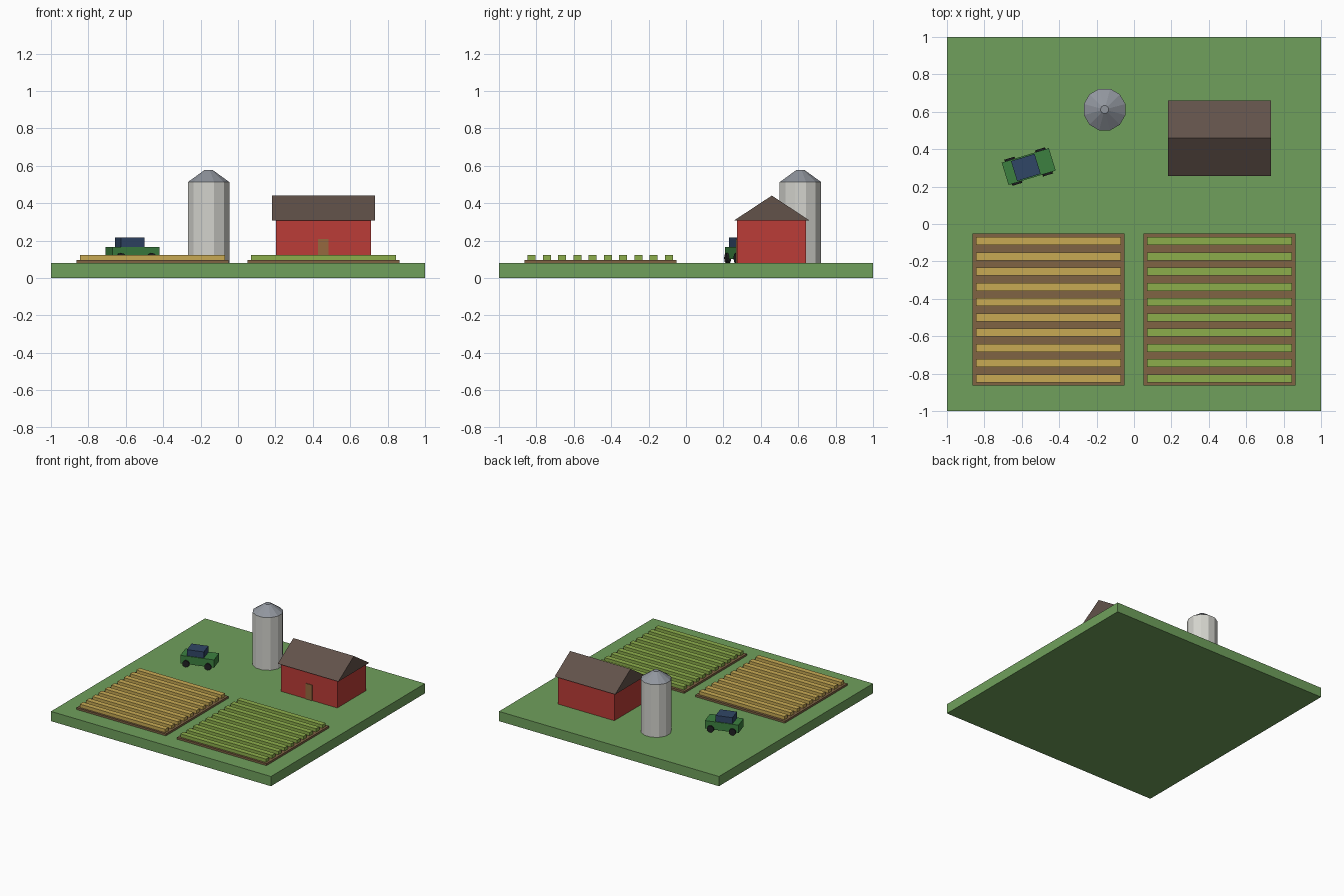
import bpy, bmesh
from math import radians, pi
from mathutils import Matrix

if "Cube" in bpy.data.objects:
    bpy.data.objects.remove(bpy.data.objects["Cube"])


def material(name, rgb):
    """Make a material from an sRGB 0-255 colour."""
    m = bpy.data.materials.new(name)
    lin = [((c / 255 + 0.055) / 1.055) ** 2.4 if c > 10 else c / 3295 for c in rgb]
    m.diffuse_color = (*lin, 1)
    m.use_nodes = True
    m.node_tree.nodes["Principled BSDF"].inputs["Base Color"].default_value = m.diffuse_color
    return m


GRASS = material("grass", (112, 160, 92))
SOIL = material("soil", (128, 100, 68))
WHEAT = material("wheat", (200, 170, 84))
CROP = material("crop", (140, 173, 75))
RED = material("barn_red", (187, 60, 55))
ROOF = material("roof_brown", (98, 82, 74))
WOOD = material("door_wood", (150, 105, 62))
STEEL = material("silo_steel", (212, 212, 206))
CAP = material("silo_cap", (145, 150, 158))
PAINT = material("green_paint", (60, 128, 64))
GLASS = material("dark_glass", (48, 70, 102))
TYRE = material("tyre", (32, 32, 34))


def finish(name, bm, mat, matrix=Matrix()):
    bmesh.ops.recalc_face_normals(bm, faces=bm.faces)
    me = bpy.data.meshes.new(name)
    bm.to_mesh(me)
    bm.free()
    me.materials.append(mat)
    ob = bpy.data.objects.new(name, me)
    ob.matrix_world = matrix
    bpy.context.collection.objects.link(ob)
    return ob


def box(name, x, y, z, mat, matrix=Matrix()):
    """Box from (min, max) ranges on each axis."""
    bm = bmesh.new()
    size = Matrix.Diagonal((x[1] - x[0], y[1] - y[0], z[1] - z[0], 1))
    mid = Matrix.Translation((sum(x) / 2, sum(y) / 2, sum(z) / 2))
    bmesh.ops.create_cube(bm, size=1, matrix=mid @ size)
    return finish(name, bm, mat, matrix)


def cone(name, r1, r2, depth, sides, mat, matrix):
    bm = bmesh.new()
    bmesh.ops.create_cone(bm, cap_ends=True, segments=sides, radius1=r1,
                          radius2=r2, depth=depth)
    return finish(name, bm, mat, matrix)


G = 0.08  # ground level

# Ground slab
box("ground", (-1, 1), (-1, 1), (0, G), GRASS)

# Two fields with raised crop rows
for side, cx, mat in (("left", -0.457, WHEAT), ("right", 0.457, CROP)):
    box(f"{side}_field_soil", (cx - 0.406, cx + 0.406), (-0.863, -0.05), (G, 0.096), SOIL)
    for i in range(10):
        y = -0.0915 - i * 0.0815
        box(f"{side}_crop_row_{i + 1}", (cx - 0.388, cx + 0.388),
            (y - 0.0215, y + 0.0215), (0.096, 0.123), mat)

# Barn walls and door
box("barn_walls", (0.202, 0.712), (0.272, 0.642), (G, 0.308), RED)
box("barn_door", (0.428, 0.485), (0.267, 0.28), (G, 0.208), WOOD)

# Barn roof: triangular profile extruded along x
bm = bmesh.new()
profile = [(0.257, 0.308), (0.66, 0.308), (0.459, 0.441)]
gable = bm.faces.new([bm.verts.new((0.182, y, z)) for y, z in profile])
ext = bmesh.ops.extrude_face_region(bm, geom=[gable], use_keep_orig=True)
bmesh.ops.translate(bm, vec=(0.55, 0, 0),
                    verts=[v for v in ext["geom"] if isinstance(v, bmesh.types.BMVert)])
finish("barn_roof", bm, ROOF)

# Twelve-sided silo with a truncated cone cap
turn = Matrix.Rotation(radians(15), 4, "Z")
cone("silo_body", 0.115, 0.115, 0.433, 12, STEEL,
     Matrix.Translation((-0.157, 0.612, G + 0.2165)) @ turn)
cone("silo_cap", 0.115, 0.022, 0.065, 12, CAP,
     Matrix.Translation((-0.157, 0.612, 0.5455)) @ turn)

# Truck, parked at an angle
truck = Matrix.Translation((-0.563, 0.307, G)) @ Matrix.Rotation(radians(17), 4, "Z")
box("truck_body", (-0.132, 0.132), (-0.0625, 0.0625), (0.022, 0.087), PAINT, truck)
box("truck_cabin", (-0.082, 0.05), (-0.056, 0.056), (0.087, 0.138), GLASS, truck)
for x, end in ((-0.086, "rear"), (0.086, "front")):
    for y, side in ((-0.062, "right"), (0.062, "left")):
        cone(f"{end}_{side}_wheel", 0.027, 0.027, 0.022, 12, TYRE,
             truck @ Matrix.Translation((x, y, 0.027)) @ Matrix.Rotation(pi / 2, 4, "X"))
